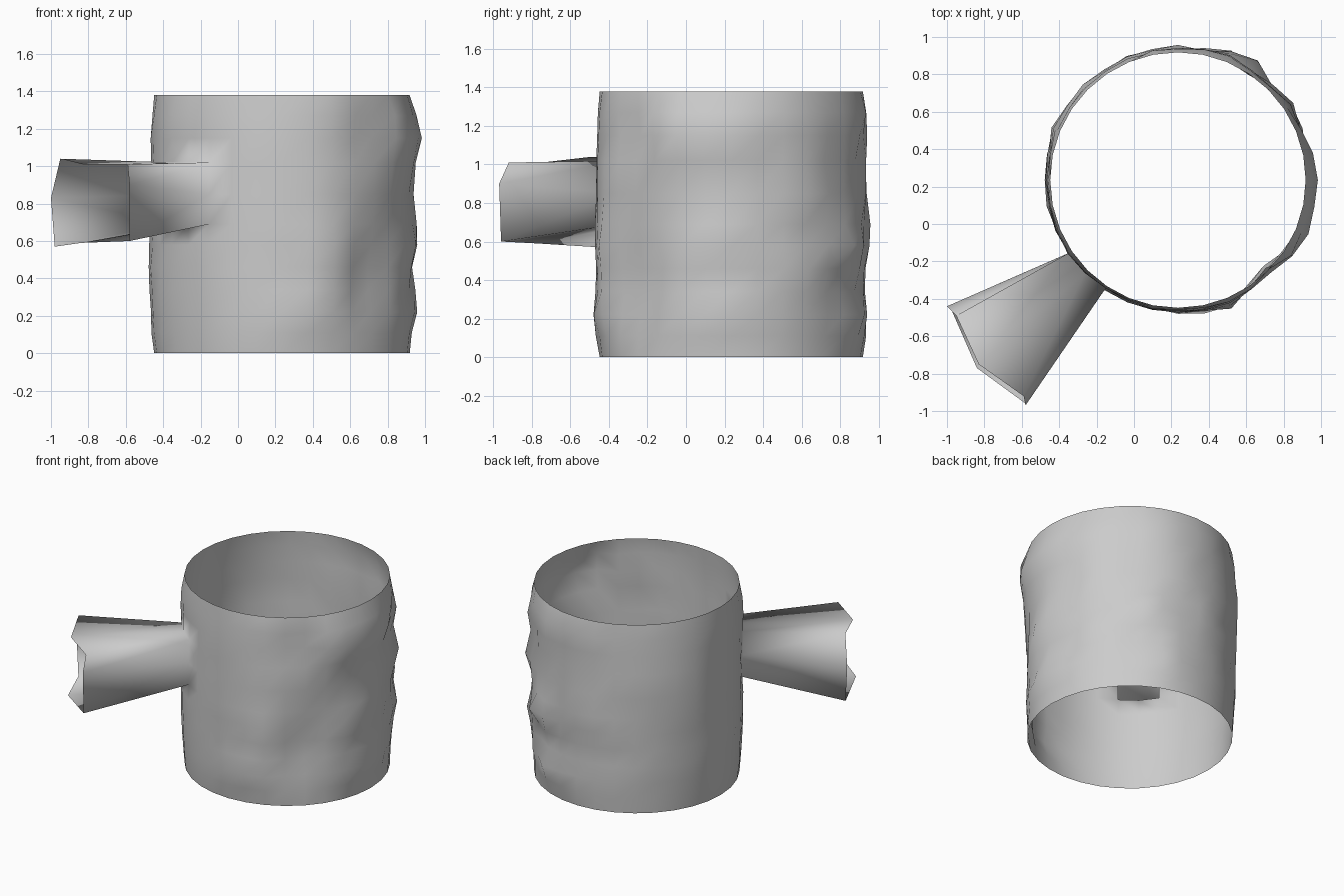
import bpy, bmesh, random
from math import radians, cos, sin, pi, exp

random.seed(4)
if "Cube" in bpy.data.objects:
    bpy.data.objects.remove(bpy.data.objects["Cube"], do_unlink=True)

grey = bpy.data.materials.new("weathered grey")
grey.use_nodes = True
grey.diffuse_color = (0.6, 0.6, 0.6, 1)
grey.node_tree.nodes["Principled BSDF"].inputs["Base Color"].default_value = (0.6, 0.6, 0.6, 1)

HEIGHT, RADIUS, CENTRE, COLS = 1.38, 0.683, 0.235, 32
LEVELS = [0, 0.11, 0.22, 0.34, 0.46, 0.58, 0.69, 0.85, 1.02, 1.15, 1.27, HEIGHT]
HOLE_COLS, HOLE_ROWS = (19, 20), (6, 7)

# Knots and dents: column, height, depth, spread in columns, vertical spread
KNOTS = [
    # long crease with a flattened hollow beside it
    (26, 0.48, 0.045, 0.7, 0.2), (28, 0.42, -0.05, 1.3, 0.26), (29.5, 0.75, -0.025, 1, 0.2),
    (25, 0.22, 0.035, 1.2, 0.11),
    # upper knot
    (29, 1.2, 0.05, 0.7, 0.13), (28, 1.18, -0.03, 0.7, 0.12), (30, 1.1, 0.045, 0.8, 0.1),
    (0, 1.16, 0.05, 1.3, 0.09), (31, 1.27, 0.02, 1, 0.08),
    # lower ridges
    (0, 0.58, 0.03, 1.1, 0.08), (31, 0.2, 0.025, 1.4, 0.1), (30, 0.58, 0.02, 0.8, 0.1),
    # overhanging ledge
    (3, 0.86, 0.05, 0.9, 0.09), (3, 0.69, -0.025, 1, 0.08), (3, 1.2, 0.03, 1, 0.09),
    (3, 0.45, 0.03, 1, 0.12), (4, 1.05, -0.02, 1, 0.12),
    # rear folds
    (5, 0.58, 0.045, 0.9, 0.1), (5, 0.34, -0.03, 1, 0.12), (6, 0.22, 0.045, 0.9, 0.09),
    (6, 0.58, 0.035, 0.9, 0.1), (6, 1.2, 0.03, 1, 0.12), (8, 0.8, 0.008, 2, 0.2),
    (12, 0.95, 0.02, 0.9, 0.25), (14, 0.85, 0.025, 0.7, 0.3), (16, 0.4, 0.012, 2, 0.2),
    (19, 1.2, 0.015, 1, 0.1),
]


def wall_point(col, row):
    """Point on the lumpy bark; both rims stay round."""
    z, r = LEVELS[row], RADIUS
    if 0 < row < len(LEVELS) - 1:
        r += 0.022 * sin(pi * z / HEIGHT) ** 0.5
        for k, h, depth, wide, tall in KNOTS:
            d = (col - k + COLS / 2) % COLS - COLS / 2
            r += depth * exp(-(d / wide) ** 2 - ((z - h) / tall) ** 2)
        rough = 0.004 if 11 < col < 25 else 0.012
        r += random.uniform(-rough, rough)
    t = 2 * pi * col / COLS
    return (CENTRE + r * cos(t), CENTRE + r * sin(t), z)


# Hollow trunk: open at both ends, with an opening for the branch
bm = bmesh.new()
wall = [[bm.verts.new(wall_point(c, r)) for c in range(COLS)] for r in range(len(LEVELS))]
for r in range(len(LEVELS) - 1):
    for c in range(COLS):
        if c in HOLE_COLS and r in HOLE_ROWS:
            continue
        n = (c + 1) % COLS
        bm.faces.new((wall[r][c], wall[r][n], wall[r + 1][n], wall[r + 1][c]))

# Flared hollow branch: grows from the opening's edge to a ragged open end
c0, r0 = HOLE_COLS[0], HOLE_ROWS[0]
edge = [(0, 1), (0, 2), (1, 2), (2, 2), (2, 1), (2, 0), (1, 0), (0, 0)]
root = [wall[r0 + j][c0 + i] for i, j in edge]
tip = [(-1.0, -0.44, 0.83), (-0.95, -0.49, 1.04), (-0.83, -0.75, 1.01), (-0.59, -0.92, 1.01),
       (-0.58, -0.97, 0.9), (-0.58, -0.96, 0.6), (-0.84, -0.77, 0.59), (-0.98, -0.45, 0.57)]
rim = [bm.verts.new(p) for p in tip]
for i in range(len(tip)):
    n = (i + 1) % len(tip)
    bm.faces.new((root[i], rim[i], rim[n], root[n]))

mesh = bpy.data.meshes.new("trunk_with_branch")
bm.to_mesh(mesh)
bm.free()
mesh.materials.append(grey)
mesh.shade_smooth()
trunk = bpy.data.objects.new("trunk_with_branch", mesh)
bpy.context.collection.objects.link(trunk)
